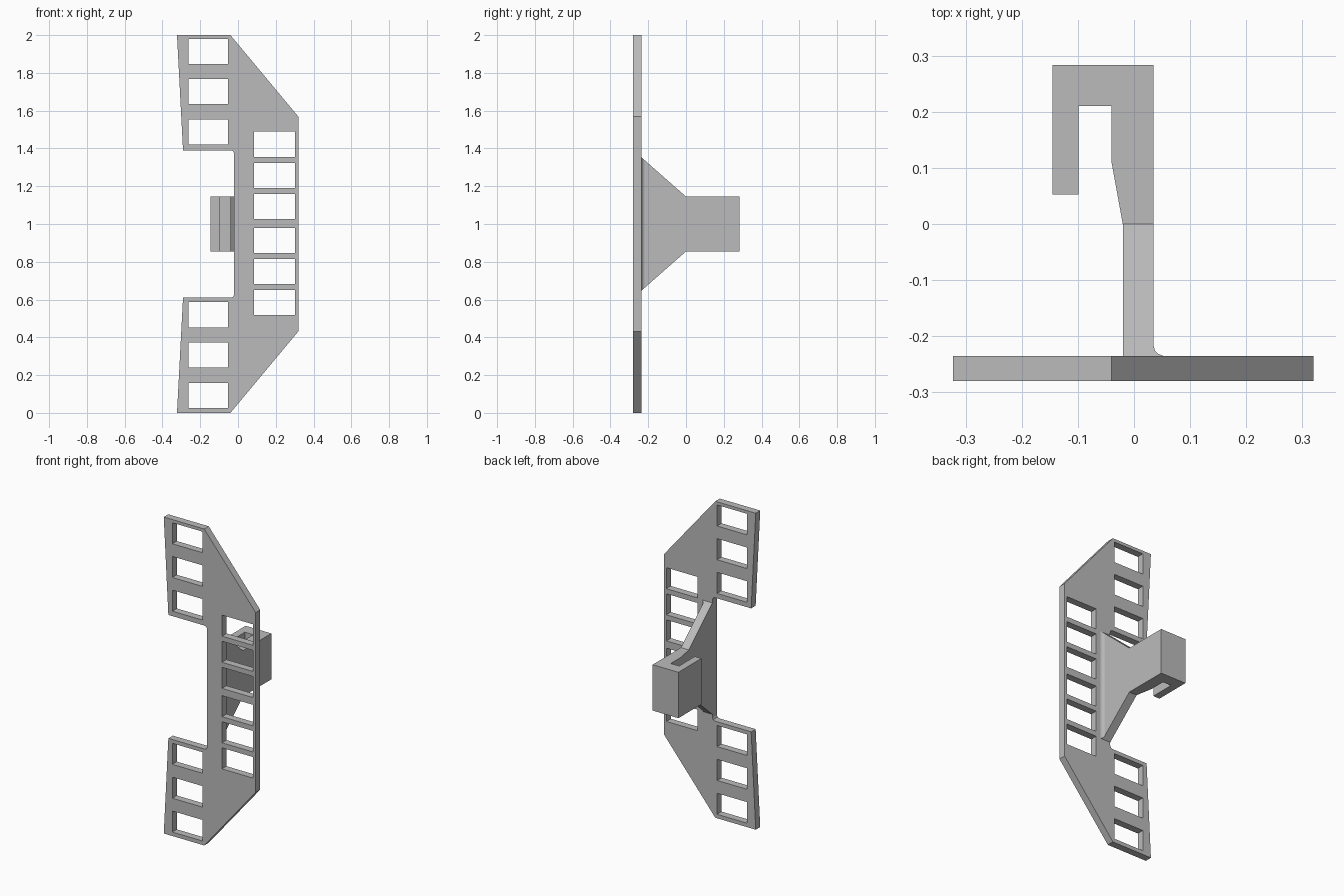
import bpy, bmesh

cube = bpy.data.objects.get("Cube")
if cube:
    bpy.data.objects.remove(cube, do_unlink=True)

grey = bpy.data.materials.new("grey plastic")
grey.use_nodes = True
GREY = (0.5, 0.5, 0.5, 1)
grey.diffuse_color = GREY
grey.node_tree.nodes["Principled BSDF"].inputs["Base Color"].default_value = GREY

FRONT, BACK = -0.28, -0.235   # plate thickness
MID = 1.0                     # height of the symmetry plane


def finish(bm, name):
    bmesh.ops.recalc_face_normals(bm, faces=bm.faces)
    mesh = bpy.data.meshes.new(name)
    bm.to_mesh(mesh)
    bm.free()
    mesh.materials.append(grey)
    obj = bpy.data.objects.new(name, mesh)
    bpy.context.collection.objects.link(obj)
    return obj


def add_slab(bm, outline, y0, y1):
    """Extrude an x-z outline from y0 to y1."""
    front = [bm.verts.new((x, y0, z)) for x, z in outline]
    back = [bm.verts.new((x, y1, z)) for x, z in outline]
    bm.faces.new(front)
    bm.faces.new(back[::-1])
    for i in range(len(front)):
        j = (i + 1) % len(front)
        bm.faces.new((front[i], back[i], back[j], front[j]))


# Plate outline: upper half, reflected for the lower half
upper = [(-0.02, 1.372), (-0.025, 1.385), (-0.038, 1.39), (-0.291, 1.39),
         (-0.323, 2.0), (-0.04, 2.0), (0.32, 1.568)]
lower = [(x, 2 * MID - z) for x, z in reversed(upper)]
bm = bmesh.new()
add_slab(bm, upper + lower, FRONT, BACK)
plate = finish(bm, "slotted_plate")

# Windows: three in each arm, two groups of three along the spine
bm = bmesh.new()
for left, right, start, pitch in (
        (-0.263, -0.053, 0.025, 0.214), (-0.263, -0.053, 1.421, 0.213),
        (0.084, 0.302, 0.517, 0.165), (0.084, 0.302, 1.026, 0.165)):
    for i in range(3):
        z = start + i * pitch
        top = z + 0.133
        add_slab(bm, [(left, z), (right, z), (right, top), (left, top)],
                 FRONT - 0.1, BACK + 0.1)
cutter = finish(bm, "window_cutter")
cutter.hide_render = True
cut = plate.modifiers.new("windows", "BOOLEAN")
cut.operation = "DIFFERENCE"
cut.solver = "EXACT"
cut.object = cutter
bpy.context.view_layer.objects.active = plate
bpy.ops.object.modifier_apply(modifier=cut.name)
bpy.data.objects.remove(cutter, do_unlink=True)


# Hook bracket: a tapering web with a foot fillet, ending in a square hook
def half_height(y):
    return 0.145 + 0.207 * max(0, y / BACK)


web = [(0.035, 0), (0.035, -0.217), (0.037, -0.225), (0.042, -0.231),
       (0.052, BACK), (-0.02, BACK), (-0.02, 0)]
hook = [(-0.04, 0.11), (-0.04, 0.21), (-0.099, 0.21), (-0.099, 0.053),
        (-0.145, 0.053), (-0.145, 0.283), (0.035, 0.283)]
loop = web + hook
bm = bmesh.new()
rings = []
for side in (-1, 1):
    ring = [bm.verts.new((x, y, MID + side * half_height(y))) for x, y in loop]
    bm.faces.new(ring[:len(web)])
    bm.faces.new(ring[len(web) - 1:] + ring[:1])
    rings.append(ring)
a, b = rings
for i in range(len(loop)):
    j = (i + 1) % len(loop)
    bm.faces.new((a[i], a[j], b[j], b[i]))
finish(bm, "hook_bracket")
